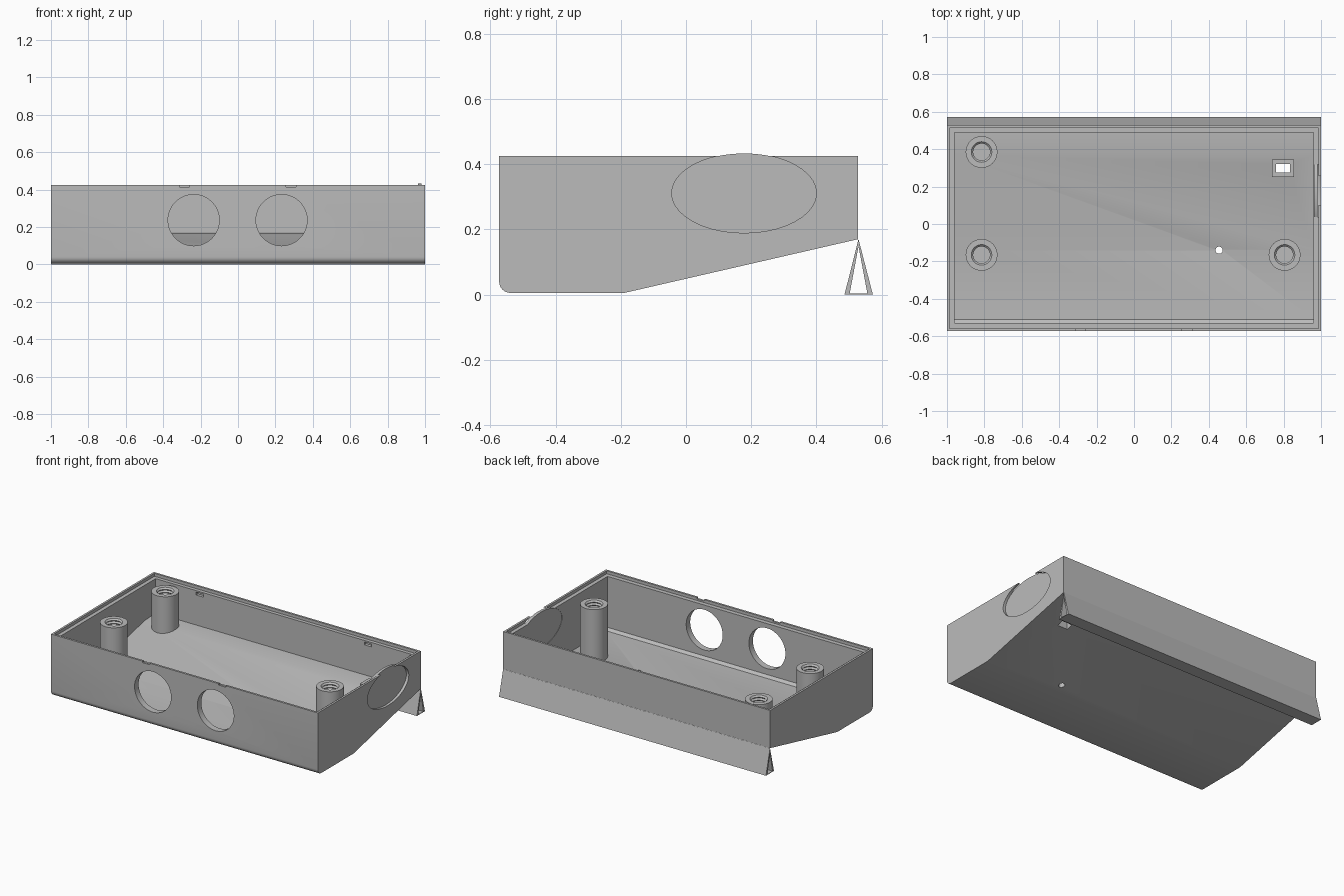
import bpy, bmesh, math
from mathutils import Matrix, Vector

if "Cube" in bpy.data.objects:
    bpy.data.objects.remove(bpy.data.objects["Cube"], do_unlink=True)

GREY = (0.5, 0.5, 0.5, 1)
mat = bpy.data.materials.new("plain grey plastic")
mat.use_nodes = True
mat.diffuse_color = GREY
for node in mat.node_tree.nodes:
    if node.type == 'BSDF_PRINCIPLED':
        node.inputs["Base Color"].default_value = GREY


def finish(name, bm):
    bmesh.ops.recalc_face_normals(bm, faces=bm.faces)
    me = bpy.data.meshes.new(name)
    bm.to_mesh(me)
    bm.free()
    ob = bpy.data.objects.new(name, me)
    bpy.context.collection.objects.link(ob)
    me.materials.append(mat)
    return ob


def prism(name, profile, x0, x1):
    """Extrude a (y, z) profile along x."""
    bm = bmesh.new()
    face = bm.faces.new([bm.verts.new((x0, y, z)) for y, z in profile])
    ext = bmesh.ops.extrude_face_region(bm, geom=[face])["geom"]
    moved = [v for v in ext if isinstance(v, bmesh.types.BMVert)]
    bmesh.ops.translate(bm, verts=moved, vec=(x1 - x0, 0, 0))
    return finish(name, bm)


def box(name, x0, x1, y0, y1, z0, z1):
    return prism(name, [(y0, z0), (y1, z0), (y1, z1), (y0, z1)], x0, x1)


def cylinder(name, centre, radius, depth, axis, segments=48):
    bm = bmesh.new()
    turn = Vector((0, 0, 1)).rotation_difference(Vector(axis)).to_matrix().to_4x4()
    bmesh.ops.create_cone(bm, cap_ends=True, segments=segments, radius1=radius,
                          radius2=radius, depth=depth,
                          matrix=Matrix.Translation(centre) @ turn)
    return finish(name, bm)


def oval(name, x0, x1, ry, rz):
    pts = [math.tau * i / 40 for i in range(40)]
    return prism(name, [(0.178 + ry * math.cos(a), 0.311 + rz * math.sin(a)) for a in pts], x0, x1)


def cut(target, cutter):
    mod = target.modifiers.new("cut", 'BOOLEAN')
    mod.operation = 'DIFFERENCE'
    mod.solver = 'EXACT'
    mod.object = cutter
    bpy.context.view_layer.objects.active = target
    bpy.ops.object.modifier_apply(modifier=mod.name)
    bpy.data.objects.remove(cutter, do_unlink=True)


def smooth(ob):
    bpy.ops.object.select_all(action='DESELECT')
    ob.select_set(True)
    bpy.context.view_layer.objects.active = ob
    bpy.ops.object.shade_smooth_by_angle(angle=math.radians(30))


def screw_post(name, x, y, base, slope):
    """Lathed post with a ridged blind hole; its foot follows the floor."""
    top, outer, bore = 0.4, 0.085, 0.045
    rings = [(outer, base), (outer, top), (bore + 0.01, top)]
    for i in range(6):
        rings += [(bore, top - 0.01 - 0.02 * i), (bore + 0.01, top - 0.02 - 0.02 * i)]
    rings.append((bore, 0.27))
    bm = bmesh.new()
    n = 32
    loops = []
    for r, z in rings:
        loop = []
        for i in range(n):
            a = math.tau * i / n
            dz = slope * r * math.sin(a) if z == base else 0
            loop.append(bm.verts.new((x + r * math.cos(a), y + r * math.sin(a), z + dz)))
        loops.append(loop)
    for a, b in zip(loops, loops[1:]):
        for i in range(n):
            j = (i + 1) % n
            bm.faces.new((a[i], a[j], b[j], b[i]))
    bm.faces.new(loops[0])
    bm.faces.new(loops[-1])
    smooth(finish(name, bm))


# Outer shell with rounded front edge and sloping underside
FRONT, BACK, RIM = -0.573, 0.528, 0.425
arc = [math.pi + math.pi / 2 * i / 6 for i in range(7)]
rounded = [(FRONT + 0.035 + 0.035 * math.cos(a), 0.04 + 0.035 * math.sin(a)) for a in arc]
shell = prism("enclosure_shell",
              [(FRONT, RIM)] + rounded + [(-0.19, 0.005), (BACK, 0.17), (BACK, RIM)], -1, 1)

# Cavity, with a stepped lip around the rim
cut(shell, prism("cavity", [(-0.53, 0.5), (-0.53, 0.06), (-0.51, 0.045), (-0.14, 0.045),
                            (0.37, 0.166), (0.49, 0.172), (0.49, 0.5)], -0.96, 0.96))
cut(shell, box("lip_step", -0.986, 0.986, FRONT + 0.014, BACK - 0.014, 0.405, 0.5))

# Cable holes and rim notches in the front wall
for x in (-0.237, 0.233):
    cut(shell, cylinder("front_hole", (x, -0.55, 0.237), 0.137, 0.12, (0, 1, 0)))
for x in (-0.287, 0.283):
    cut(shell, box("rim_notch", x - 0.027, x + 0.027, -0.6, -0.52, 0.415, 0.5))

# Clip recesses inside the back wall
for x in (-0.63, 0.63):
    cut(shell, box("clip_recess", x - 0.027, x + 0.027, 0.47, 0.51, 0.375, 0.395))

# Floor openings
cut(shell, cylinder("floor_hole", (0.455, -0.14, 0.05), 0.019, 0.2, (0, 0, 1), 24))
cut(shell, box("slot", 0.76, 0.835, 0.275, 0.32, 0, 0.35))

# Oval recess on the right wall, backed by a thin disc
cut(shell, oval("oval_recess", 0.93, 1.05, 0.222, 0.122))
smooth(shell)
smooth(oval("oval_panel", 0.962, 0.982, 0.222, 0.122))

# Raised collar around the floor slot
collar = prism("slot_collar", [(0.25, 0.125), (0.345, 0.147), (0.345, 0.24), (0.25, 0.24)],
               0.738, 0.855)
cut(collar, box("slot", 0.76, 0.835, 0.275, 0.32, 0, 0.35))

# Screw posts
screw_post("back_left_post", -0.815, 0.385, 0.145, 0.229)
screw_post("front_left_post", -0.815, -0.165, 0.03, 0)
screw_post("front_right_post", 0.805, -0.165, 0.03, 0)

# Hollow triangular foot along the back edge
foot = prism("back_foot", [(0.486, 0), (0.573, 0), (0.529, 0.17)], -1, 1)
cut(foot, prism("foot_hollow", [(0.502, 0.004), (0.556, 0.004), (0.529, 0.148)], -1.1, 1.1))
